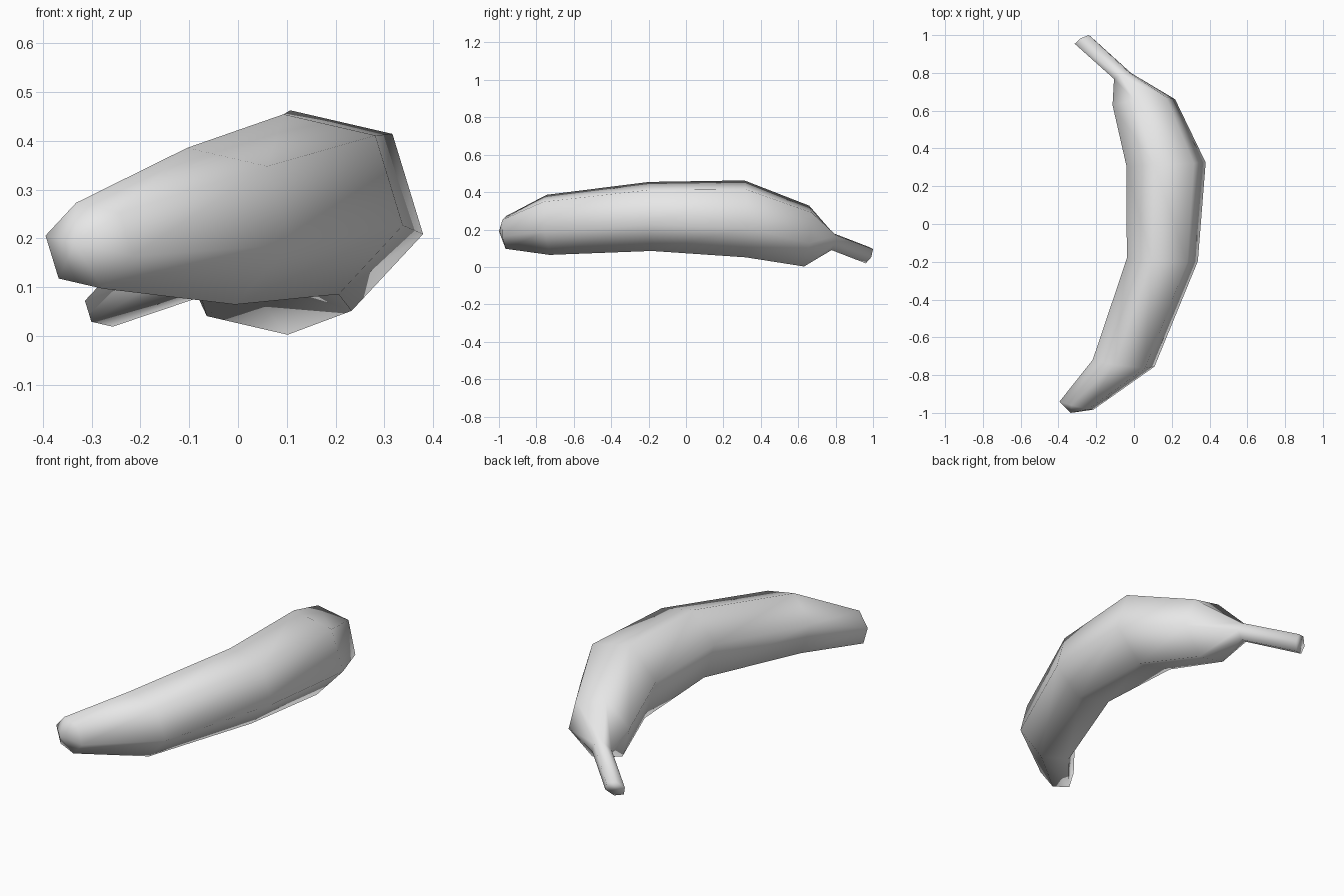
import bpy
import bmesh
from math import cos, sin, radians
from mathutils import Vector

cube = bpy.data.objects.get("Cube")
if cube:
    bpy.data.objects.remove(cube, do_unlink=True)

# Plain pale grey skin
skin = bpy.data.materials.new("pale_grey_skin")
skin.use_nodes = True
grey = (0.8, 0.8, 0.8, 1)
skin.diffuse_color = grey
skin.node_tree.nodes["Principled BSDF"].inputs["Base Color"].default_value = grey

SIDES = 6
START_ANGLE = radians(-13)

# Cross-sections from blossom tip to stem end:
# centre, radius, slant in y per unit x, slant in y per unit z
sections = [
    ((-0.305, -0.962, 0.185), 0.092, -0.25, -0.05),
    ((-0.055, -0.737, 0.225), 0.168, -0.13, -0.09),
    ((0.150, -0.190, 0.270), 0.193, -0.05, -0.05),
    ((0.170, 0.315, 0.257), 0.215, 0.05, 0.0),
    ((0.052, 0.645, 0.165), 0.170, 0.12, 0.12),
    ((-0.060, 0.783, 0.135), 0.047, 0.38, 0.22),
    ((-0.270, 0.972, 0.062), 0.045, 0.50, 0.40),
]


def add_ring(bm, centre, radius, slant_x, slant_z):
    """Hexagonal cross-section, slanted to follow the bend."""
    ring = []
    for i in range(SIDES):
        a = START_ANGLE + radians(360 / SIDES) * i
        dx, dz = radius * cos(a), radius * sin(a)
        ring.append(bm.verts.new(Vector(centre) + Vector((dx, slant_x * dx + slant_z * dz, dz))))
    return ring


# Curved fruit body running into a thin stem
bm = bmesh.new()
rings = [add_ring(bm, *s) for s in sections]
for low, high in zip(rings, rings[1:]):
    for i in range(SIDES):
        j = (i + 1) % SIDES
        bm.faces.new((low[i], low[j], high[j], high[i]))

# Blunt pointed tip and flat stem end
tip = bm.verts.new((-0.335, -1.0, 0.19))
for i in range(SIDES):
    bm.faces.new((tip, rings[0][(i + 1) % SIDES], rings[0][i]))
bm.faces.new(rings[-1])
bmesh.ops.recalc_face_normals(bm, faces=bm.faces)
for face in bm.faces:
    face.smooth = True

mesh = bpy.data.meshes.new("curved_fruit")
bm.to_mesh(mesh)
bm.free()
mesh.materials.append(skin)
fruit = bpy.data.objects.new("curved_fruit", mesh)
bpy.context.scene.collection.objects.link(fruit)
